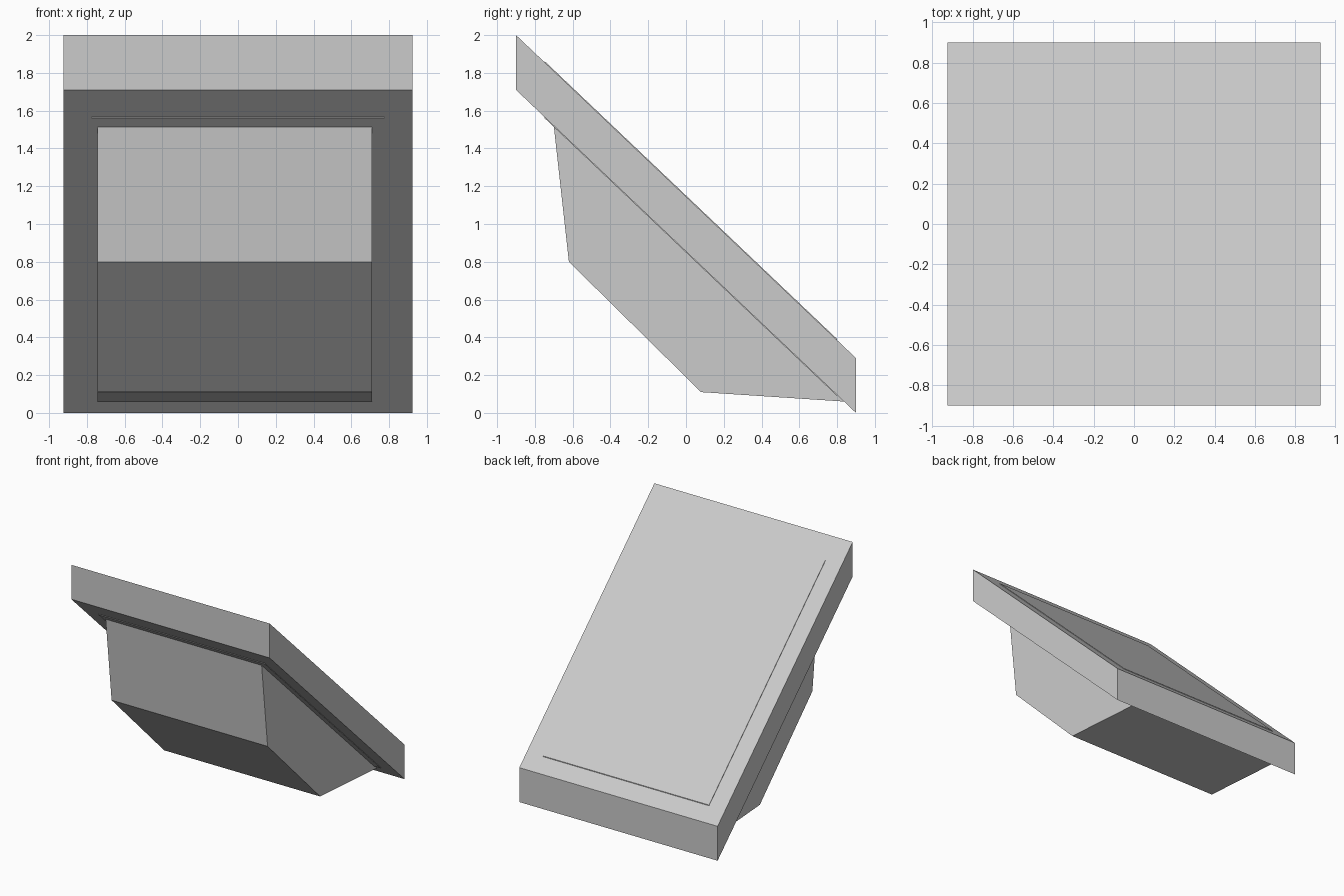
import bpy

cube = bpy.data.objects.get("Cube")
if cube:
    bpy.data.objects.remove(cube, do_unlink=True)

# Single light grey material
grey = bpy.data.materials.new("light_grey")
grey.use_nodes = True
colour = (0.6, 0.6, 0.6, 1)
grey.diffuse_color = colour
grey.node_tree.nodes["Principled BSDF"].inputs["Base Color"].default_value = colour


def extrude_profile(name, profile, x0, x1):
    """Closed prism from a (y, z) outline, counter-clockwise seen from +x."""
    n = len(profile)
    verts = [(x, y, z) for x in (x0, x1) for y, z in profile]
    faces = [tuple(reversed(range(n))), tuple(range(n, 2 * n))]
    faces += [(i, (i + 1) % n, (i + 1) % n + n, i + n) for i in range(n)]
    mesh = bpy.data.meshes.new(name)
    mesh.from_pydata(verts, [], faces)
    mesh.materials.append(grey)
    obj = bpy.data.objects.new(name, mesh)
    bpy.context.collection.objects.link(obj)
    return obj


def under(y):
    """Height of the sloping underside of the slab."""
    return 0.95 * (0.9 - y)


def sloped_board(name, y0, y1, low, high, x0, x1):
    """Board that follows the slope, with upright ends."""
    extrude_profile(name, [(y0, under(y0) + low), (y1, under(y1) + low),
                           (y1, under(y1) + high), (y0, under(y0) + high)], x0, x1)


# Main sloping slab
thick = 0.29
sloped_board("sloping_slab", -0.9, 0.9, 0, thick, -0.925, 0.925)

# Slightly proud panel showing on both faces of the slab
proud = 0.006
sloped_board("inner_panel", -0.75, 0.8, -proud, thick + proud, -0.775, 0.775)

# Angular housing beneath, its top buried inside the slab
extrude_profile("lower_housing",
                [(-0.7, 1.52), (-0.62, 0.8), (0.08, 0.11), (0.84, 0.06),
                 (0.84, 0.16), (-0.7, 1.62)], -0.745, 0.71)
